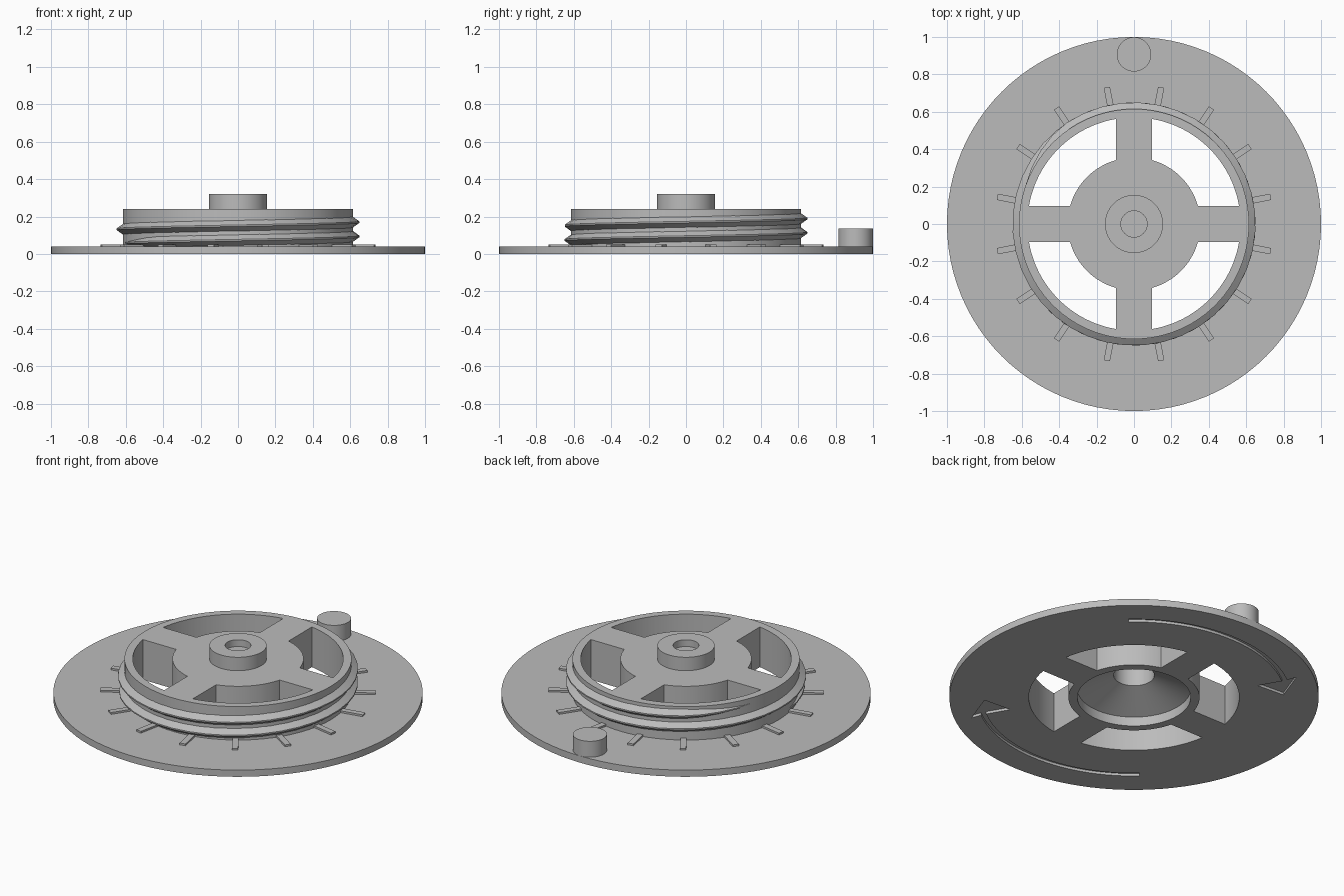
import bpy, bmesh, math
from math import sin, cos, radians, pi
from mathutils import Matrix

if "Cube" in bpy.data.objects:
    bpy.data.objects.remove(bpy.data.objects["Cube"])

grey = bpy.data.materials.new("plain grey")
grey.use_nodes = True
grey.diffuse_color = (0.5, 0.5, 0.5, 1)
grey.node_tree.nodes["Principled BSDF"].inputs["Base Color"].default_value = (0.5, 0.5, 0.5, 1)


def finish(name, bm):
    """Turn a bmesh into a named grey object."""
    bmesh.ops.recalc_face_normals(bm, faces=bm.faces)
    mesh = bpy.data.meshes.new(name)
    bm.to_mesh(mesh)
    bm.free()
    mesh.materials.append(grey)
    obj = bpy.data.objects.new(name, mesh)
    bpy.context.collection.objects.link(obj)
    return obj


def activate(obj):
    bpy.ops.object.select_all(action='DESELECT')
    obj.select_set(True)
    bpy.context.view_layer.objects.active = obj


def smooth(obj):
    activate(obj)
    bpy.ops.object.shade_smooth_by_angle(angle=radians(30))


def polar(r, deg):
    return r * cos(radians(deg)), r * sin(radians(deg))


def arc(r, a, b, n=20):
    return [polar(r, a + (b - a) * i / n) for i in range(n + 1)]


def prism(bm, outline, z0, z1):
    """Extrude a flat outline from z0 to z1."""
    face = bm.faces.new([bm.verts.new((x, y, z0)) for x, y in outline])
    new = bmesh.ops.extrude_face_region(bm, geom=[face])["geom"]
    verts = [v for v in new if isinstance(v, bmesh.types.BMVert)]
    bmesh.ops.translate(bm, verts=verts, vec=(0, 0, z1 - z0))


# Flange, threaded hub, centre boss and underside recess as one turned body
profile = [(0, 0.28), (0.07, 0.28), (0.07, 0.32), (0.155, 0.32), (0.155, 0.24),
           (0.615, 0.24), (0.615, 0.04), (1, 0.04), (1, 0), (0.307, 0),
           (0.307, 0.055), (0.11, 0.138), (0.11, 0.25), (0, 0.25)]
bm = bmesh.new()
points = [bm.verts.new((r, 0, z)) for r, z in profile]
edges = [bm.edges.new(pair) for pair in zip(points, points[1:])]
bmesh.ops.spin(bm, geom=points + edges, cent=(0, 0, 0), axis=(0, 0, 1),
               angle=2 * pi, steps=96, use_merge=False)
bmesh.ops.remove_doubles(bm, verts=bm.verts, dist=1e-4)
body = finish("flanged_hub", bm)

# Cutters: four windows between the spokes, two curved arrows underneath
bm = bmesh.new()
half = 0.095
for quarter in range(4):
    a = quarter * 90
    outer = math.degrees(math.asin(half / 0.57))
    inner = math.degrees(math.asin(half / 0.355))
    prism(bm, arc(0.57, a + outer, a + 90 - outer)
          + arc(0.355, a + 90 - inner, a + inner), -0.1, 0.4)
for turn in (0, 180):
    head = [polar(0.907, 126 + turn), polar(0.81, 138 + turn), polar(0.682, 129 + turn)]
    prism(bm, arc(0.85, 48 + turn, 127 + turn) + head
          + arc(0.82, 127.5 + turn, 48 + turn), -0.05, 0.015)
cutter = finish("cutter", bm)
cutter.hide_render = True

cut = body.modifiers.new("cut", 'BOOLEAN')
cut.operation = 'DIFFERENCE'
cut.solver = 'EXACT'
cut.object = cutter
activate(body)
bpy.ops.object.modifier_apply(modifier=cut.name)
bpy.data.objects.remove(cutter)
smooth(body)

# Screw thread: a V section swept round the hub, fading at both ends
bm = bmesh.new()
start, sweep, pitch, steps = 190, 690, 0.077, 76
rings = []
for i in range(steps + 1):
    deg = start + sweep * i / steps
    z = 0.057 + pitch * (deg - start) / 360
    size = min(1, 0.1 + i / 4, 0.1 + (steps - i) / 4)
    section = [(0.605, -0.036 * size), (0.612 + 0.038 * size, -0.004),
               (0.612 + 0.038 * size, 0.004), (0.605, 0.036 * size)]
    rings.append([bm.verts.new((*polar(r, deg), max(z + dz, 0.03))) for r, dz in section])
for a, b in zip(rings, rings[1:]):
    for k in range(4):
        n = (k + 1) % 4
        bm.faces.new((a[k], a[n], b[n], b[k]))
bm.faces.new(rings[0])
bm.faces.new(rings[-1])
smooth(finish("screw_thread", bm))

# Sixteen raised tick marks round the hub
bm = bmesh.new()
for i in range(16):
    place = (Matrix.Rotation(radians(11.25 + 22.5 * i), 4, 'Z')
             @ Matrix.Translation((0.675, 0, 0.04))
             @ Matrix.Diagonal((0.14, 0.034, 0.022, 1)))
    bmesh.ops.create_cube(bm, size=1, matrix=place)
finish("tick_marks", bm)

# Finger peg near the back edge
bm = bmesh.new()
bmesh.ops.create_cone(bm, cap_ends=True, segments=48, radius1=0.092, radius2=0.092,
                      depth=0.115, matrix=Matrix.Translation((0, 0.907, 0.0775)))
smooth(finish("finger_peg", bm))
